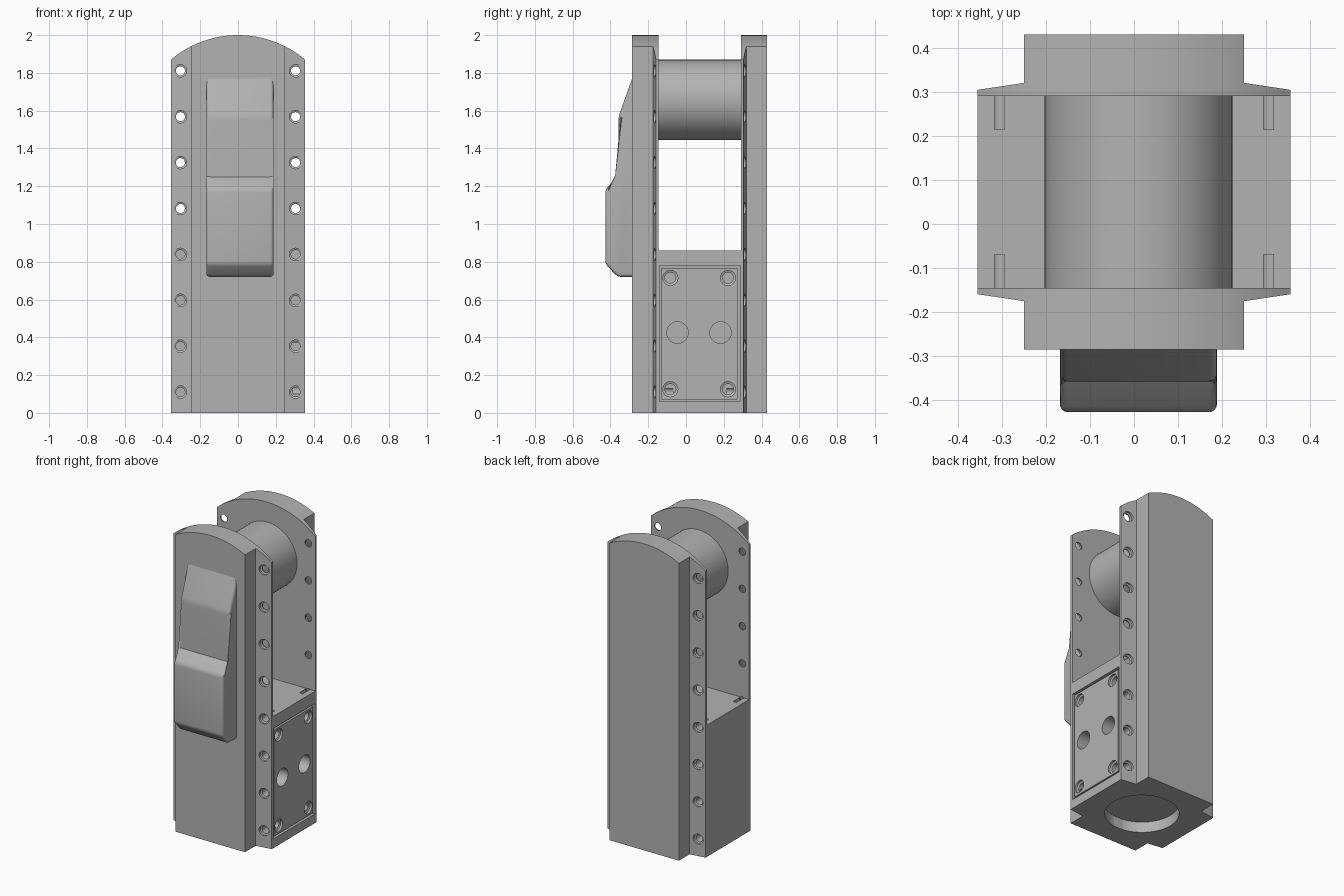
import bpy, bmesh, math
from mathutils import Vector, Matrix

if "Cube" in bpy.data.objects:
    bpy.data.objects.remove(bpy.data.objects["Cube"])

MID = 0.0725                       # middle plane between the two cheeks
grey = bpy.data.materials.new("plain grey")
grey.diffuse_color = (0.45, 0.45, 0.45, 1)
grey.use_nodes = True
grey.node_tree.nodes["Principled BSDF"].inputs["Base Color"].default_value = grey.diffuse_color


def finish(name, bm):
    bmesh.ops.recalc_face_normals(bm, faces=bm.faces)
    me = bpy.data.meshes.new(name)
    bm.to_mesh(me)
    bm.free()
    me.materials.append(grey)
    ob = bpy.data.objects.new(name, me)
    bpy.context.collection.objects.link(ob)
    return ob


def prism(bm, pts, axis, a, b):
    """Extrude a 2D outline along x, y or z from a to b."""
    def at(p, h):
        q = list(p)
        q.insert("xyz".index(axis), h)
        return q
    lo = [bm.verts.new(at(p, a)) for p in pts]
    hi = [bm.verts.new(at(p, b)) for p in pts]
    n = len(pts)
    bm.faces.new(lo)
    bm.faces.new(hi[::-1])
    for i in range(n):
        j = (i + 1) % n
        bm.faces.new((lo[i], lo[j], hi[j], hi[i]))


def lathe(bm, origin, direction, steps, n=24):
    """Closed round solid through (distance, radius) steps along a direction."""
    rot = Vector((0, 0, 1)).rotation_difference(Vector(direction)).to_matrix().to_4x4()
    mat = Matrix.Translation(origin) @ rot
    rings = [[bm.verts.new(mat @ Vector((r * math.cos(2 * math.pi * k / n),
                                         r * math.sin(2 * math.pi * k / n), d)))
              for k in range(n)] for d, r in steps]
    bm.faces.new(rings[0])
    bm.faces.new(rings[-1][::-1])
    for p, q in zip(rings, rings[1:]):
        for k in range(n):
            m = (k + 1) % n
            bm.faces.new((p[k], p[m], q[m], q[k]))


def cut(ob, cutter, op='DIFFERENCE'):
    mod = ob.modifiers.new("cut", 'BOOLEAN')
    mod.operation, mod.solver, mod.object = op, 'EXACT', cutter
    bpy.context.view_layer.update()
    me = bpy.data.meshes.new_from_object(
        ob.evaluated_get(bpy.context.evaluated_depsgraph_get()))
    ob.modifiers.clear()
    ob.data = me


def box(y0, y1, z0, z1):
    return [(y0, z0), (y1, z0), (y1, z1), (y0, z1)]


# arched outline shared by both cheeks
bm = bmesh.new()
arc = [(x, 1.45 + math.sqrt(0.55 ** 2 - x * x))
       for x in (0.355 - 0.71 * i / 40 for i in range(41))]
prism(bm, [(-0.355, 0), (0.355, 0)] + arc, 'y', -1, 1)
arch_cutter = finish("arch_cutter", bm)

# rows of screw holes, counterbored in the flanges and blind in the block
bm = bmesh.new()
for i in range(8):
    for x in (-0.305, 0.305):
        for s in (-1, 1):
            lathe(bm, (x, MID + s * 0.30, 0.11 + 0.243 * i), (0, -s, 0),
                  [(0, 0.033), (0.071, 0.033), (0.075, 0.024), (0.158, 0.024)])
screw_cutter = finish("screw_cutter", bm)

# front and back cheeks: thick spine with tapered flanges
cheeks = []
for name, s in (("front_cheek", -1), ("back_cheek", 1)):
    bm = bmesh.new()
    half = [(0.37, 0.2175), (0.37, 0.2295), (0.25, 0.2475), (0.25, 0.3575)]
    pts = half + [(-x, y) for x, y in reversed(half)]
    prism(bm, [(x, MID + s * y) for x, y in pts], 'z', -0.1, 2.1)
    cheek = finish(name, bm)
    cut(cheek, arch_cutter, 'INTERSECT')
    cut(cheek, screw_cutter)
    cheeks.append(cheek)

# lower block with a panel pocket on the right and a round socket underneath
bm = bmesh.new()
prism(bm, box(-0.145, 0.29, 0, 0.86), 'x', -0.355, 0.355)
block = finish("lower_block", bm)
cut(block, screw_cutter)
bm = bmesh.new()
prism(bm, box(-0.141, 0.285, 0.06, 0.78), 'x', 0.335, 0.4)
lathe(bm, (0, MID, -0.1), (0, 0, 1), [(0, 0.22), (0.17, 0.22)], 64)
pocket_cutter = finish("pocket_cutter", bm)
cut(block, pocket_cutter)

# side panel with counterbored corners and two ports
bm = bmesh.new()
prism(bm, box(-0.13, 0.273, 0.072, 0.766), 'x', 0.33, 0.352)
panel = finish("side_panel", bm)
bm = bmesh.new()
for y in (-0.083, 0.222):
    for z in (0.125, 0.715):
        lathe(bm, (0.4, y, z), (-1, 0, 0),
              [(0, 0.04), (0.062, 0.04), (0.067, 0.029), (0.11, 0.029)])
for y in (-0.045, 0.183):
    lathe(bm, (0.4, y, 0.425), (-1, 0, 0), [(0, 0.057), (0.14, 0.057)], 32)
port_cutter = finish("port_cutter", bm)
cut(panel, port_cutter)
cut(block, port_cutter)

# drum between the cheeks
bm = bmesh.new()
lathe(bm, (0.01, -0.15, 1.657), (0, 1, 0), [(0, 0.213), (0.445, 0.213)], 64)
drum = finish("drum", bm)

# stepped housing on the front with softened edges
bm = bmesh.new()
prism(bm, [(-0.27, 1.812), (-0.357, 1.57), (-0.357, 1.25), (-0.427, 1.185),
           (-0.427, 0.788), (-0.362, 0.72), (-0.27, 0.72)], 'x', -0.168, 0.188)
edges = [e for e in bm.edges if min(v.co.y for v in e.verts) < -0.3
         and not all(abs(v.co.z - 1.25) < 0.01 for v in e.verts)]
bmesh.ops.bevel(bm, geom=edges, offset=0.018, segments=4, profile=0.5, affect='EDGES')
housing = finish("front_housing", bm)

for cutter in (arch_cutter, screw_cutter, pocket_cutter, port_cutter):
    bpy.data.objects.remove(cutter)

# smooth round surfaces, keep corners sharp
for ob in cheeks + [block, panel, drum, housing]:
    bpy.ops.object.select_all(action='DESELECT')
    ob.select_set(True)
    bpy.context.view_layer.objects.active = ob
    bpy.ops.object.shade_smooth_by_angle(angle=math.radians(30))
